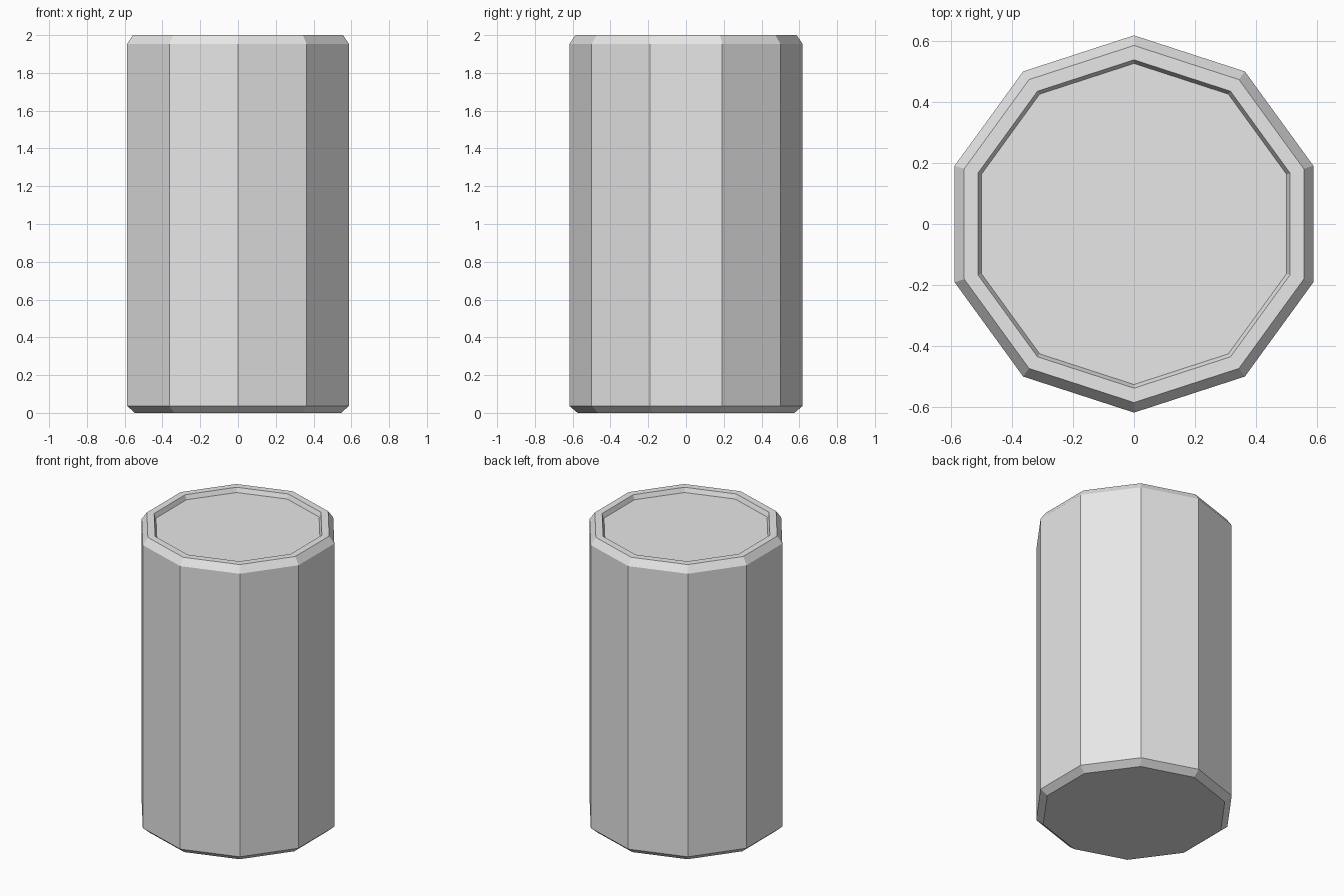
import bpy
import bmesh
from math import cos, sin, tau

# Remove the default cube
cube = bpy.data.objects.get("Cube")
if cube:
    bpy.data.objects.remove(cube, do_unlink=True)

SIDES = 10

# Single plain grey
grey = bpy.data.materials.new("light_grey")
grey.use_nodes = True
colour = (0.8, 0.8, 0.8, 1)
grey.diffuse_color = colour
grey.node_tree.nodes["Principled BSDF"].inputs["Base Color"].default_value = colour


def ring(bm, radius, z):
    """One ten-sided loop with a corner on the y axis."""
    return [bm.verts.new((radius * sin(tau * i / SIDES), -radius * cos(tau * i / SIDES), z))
            for i in range(SIDES)]


def lathe(name, profile):
    """Skin a radius/height profile and cap both ends."""
    bm = bmesh.new()
    rings = [ring(bm, r, z) for r, z in profile]
    for low, high in zip(rings, rings[1:]):
        for i in range(SIDES):
            j = (i + 1) % SIDES
            bm.faces.new((low[i], low[j], high[j], high[i]))
    bm.faces.new(rings[0][::-1])
    bm.faces.new(rings[-1])
    bmesh.ops.recalc_face_normals(bm, faces=bm.faces)
    mesh = bpy.data.meshes.new(name)
    bm.to_mesh(mesh)
    bm.free()
    mesh.materials.append(grey)
    obj = bpy.data.objects.new(name, mesh)
    bpy.context.collection.objects.link(obj)
    return obj


# Canister: base, lower bevel, wall, upper bevel, flat rim, recessed lid
lathe("canister", [
    (0.574, 0.0),
    (0.618, 0.037),
    (0.618, 1.953),
    (0.585, 2.0),
    (0.538, 2.0),
    (0.526, 1.97),
])
